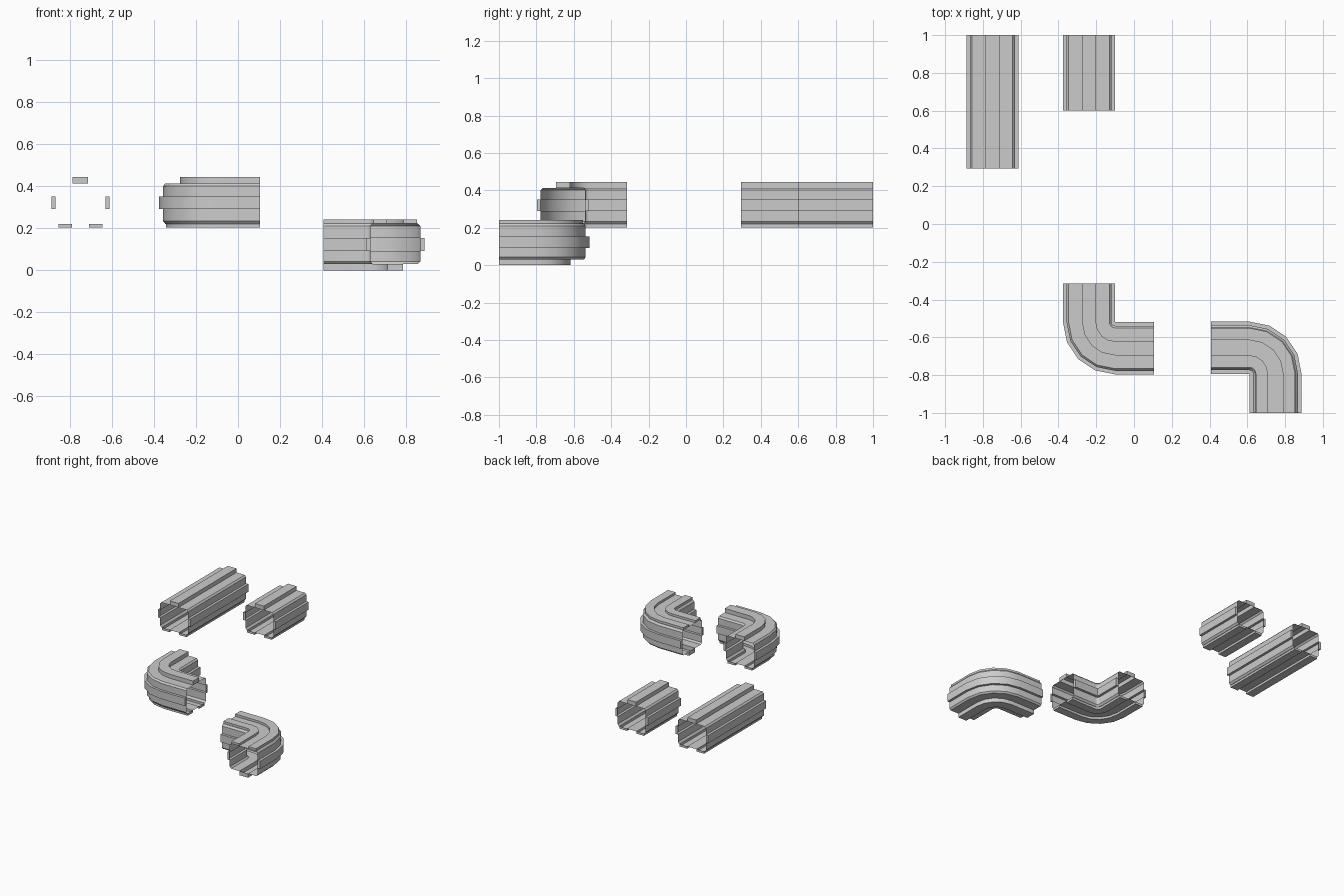
import bpy, bmesh
from math import cos, sin, radians
from mathutils import Vector

if "Cube" in bpy.data.objects:
    bpy.data.objects.remove(bpy.data.objects["Cube"])

H = 0.241      # duct height including ridges
R = 0.138      # half width including side ridges
BASE = 0.203   # height of the upper ducts

# Right half of the duct section, bottom to top (u = sideways, v = up)
HALF = [(0.04, 0.017), (0.04, 0.0), (0.104, 0.0), (0.104, 0.017),
        (0.107, 0.017), (0.119, 0.031),
        (0.119, 0.088), (R, 0.088), (R, 0.148), (0.119, 0.148),
        (0.119, 0.198), (0.108, 0.21),
        (0.037, 0.21), (0.037, H)]
N = len(HALF)
PROFILE = HALF + [(-u, v) for u, v in reversed(HALF)]
# Closed ends of the raised ridges, as profile indices
CAPS = [(0, 1, 2, 3), (6, 7, 8, 9), (N - 2, N - 1, N, N + 1)]
CAPS += [tuple(2 * N - 1 - i for i in c) for c in CAPS[:2]]


def duct(name, stations, base, flip=False):
    """Sweep the open section through (origin, sideways direction) stations."""
    bm = bmesh.new()
    rings = []
    for origin, side in stations:
        ring = []
        for u, v in PROFILE:
            p = origin + side * u
            ring.append(bm.verts.new((p.x, p.y, base + (H - v if flip else v))))
        rings.append(ring)
    n = len(PROFILE)
    for a, b in zip(rings, rings[1:]):
        for i in range(n):
            j = (i + 1) % n
            bm.faces.new((a[i], a[j], b[j], b[i]))
    for ring in (rings[0], rings[-1]):
        for cap in CAPS:
            bm.faces.new([ring[i] for i in cap])
    # the inside of a bend collapses to a single edge
    bmesh.ops.remove_doubles(bm, verts=bm.verts[:], dist=0.0005)
    bmesh.ops.recalc_face_normals(bm, faces=bm.faces[:])
    me = bpy.data.meshes.new(name)
    bm.to_mesh(me)
    bm.free()
    ob = bpy.data.objects.new(name, me)
    bpy.context.collection.objects.link(ob)
    bpy.ops.object.select_all(action='DESELECT')
    ob.select_set(True)
    bpy.context.view_layer.objects.active = ob
    bpy.ops.object.shade_smooth_by_angle(angle=radians(30))
    return ob


def straight(x, y0, y1):
    return [(Vector((x, y, 0)), Vector((1, 0, 0))) for y in (y0, y1)]


def elbow(cx, cy, start, leg_in, leg_out, steps=4):
    out = []
    for k in range(steps + 1):
        a = radians(start + 90 * k / steps)
        side = Vector((cos(a), sin(a), 0))
        tangent = Vector((-sin(a), cos(a), 0))
        p = Vector((cx, cy, 0)) + side * R
        if k == 0:
            out.append((p - tangent * leg_in, side))
        out.append((p, side))
        if k == steps:
            out.append((p + tangent * leg_out, side))
    return out


# Straight ducts
duct("long_duct", straight(-0.75, 0.295, 1.0), BASE)
duct("short_duct", straight(-0.238, 0.6, 1.0), BASE)
# Elbow ducts, the lower one upside down
duct("upper_elbow", elbow(-0.1, -0.52, 180, 0.205, 0.205), BASE)
duct("lower_elbow", elbow(0.611, -0.793, 0, 0.207, 0.204), 0.0, flip=True)
